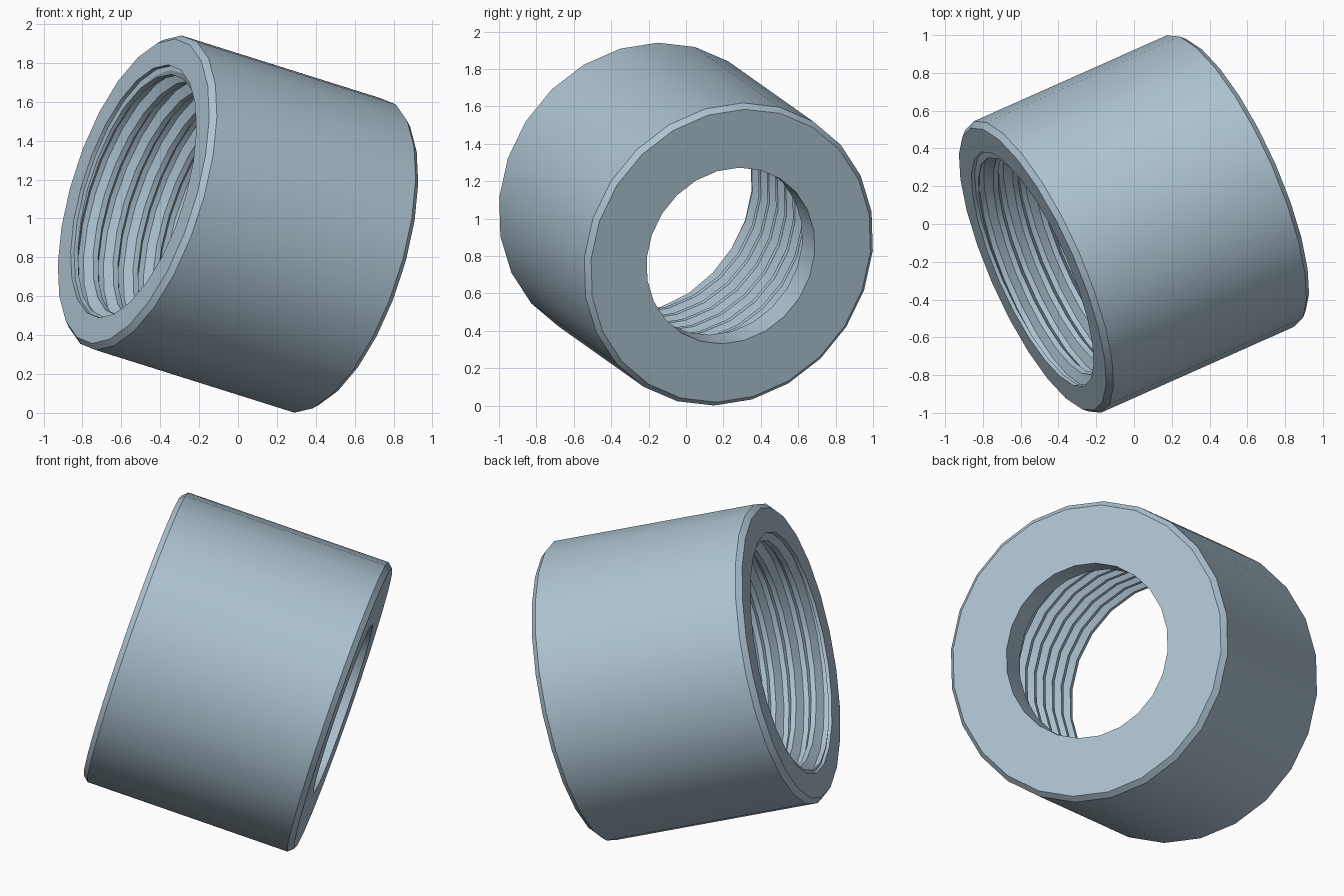
import bpy, bmesh, math
from mathutils import Matrix, Vector

if "Cube" in bpy.data.objects:
    bpy.data.objects.remove(bpy.data.objects["Cube"])

SIDES = 24
PHASE = math.radians(3.2)
HALF = 0.612                      # half of the length along the axis
OUTER, RIM, CHAMFER = 0.842, 0.815, 0.03
LIP_R, LIP_Z = 0.49, 0.44         # small hole and the floor behind it
MOUTH, CREST, ROOT, PITCH = 0.677, 0.635, 0.685, 0.117
FLAT = 0.125                      # half width of the crest, in pitches
THREAD_END = -HALF + 0.02
SHIFT = -0.02


def thread_radius(u):
    """Trapezoid thread: flat crest at whole pitches, flat root halfway."""
    d = 0.5 - abs((u / PITCH) % 1.0 - 0.5)
    t = min(max((d - FLAT) / (0.5 - 2 * FLAT), 0), 1)
    return CREST + (ROOT - CREST) * t


def column(turn):
    """Closed section of the ring at a given fraction of a turn."""
    # mouth, chamfered outer wall, flat end, small hole
    pts = [(MOUTH, THREAD_END), (MOUTH, -HALF), (RIM, -HALF),
           (OUTER, -HALF + CHAMFER), (OUTER, HALF - CHAMFER),
           (RIM, HALF), (LIP_R, HALF), (LIP_R, LIP_Z)]
    # helical thread, clamped to its two ends
    start = SHIFT + PITCH * turn
    for k in range(6, -9, -1):
        for f in (1 - FLAT, 0.5 + FLAT, 0.5 - FLAT, FLAT):
            z = min(max((k + f) * PITCH + start, THREAD_END), LIP_Z)
            pts.append((thread_radius(z - start), z))
    return pts


# Threaded ring, built column by column around its axis
bm = bmesh.new()
columns = []
for j in range(SIDES + 1):
    a = PHASE + 2 * math.pi * j / SIDES
    columns.append([bm.verts.new((r * math.cos(a), r * math.sin(a), z))
                    for r, z in column(j / SIDES)])
n = len(columns[0])
for left, right in zip(columns, columns[1:]):
    for i in range(n):
        k = (i + 1) % n
        bm.faces.new((left[i], right[i], right[k], left[k]))
bmesh.ops.remove_doubles(bm, verts=bm.verts, dist=0.0005)
bmesh.ops.recalc_face_normals(bm, faces=bm.faces)

# Tilt the axis and raise the ring onto the ground
axis = Vector((1, 0.445, -0.315)).normalized()
e2 = Vector((0, 0.578, 0.816))
e2 = (e2 - axis * e2.dot(axis)).normalized()
e1 = e2.cross(axis)
tilt = Matrix((e1, e2, axis)).transposed().to_4x4()
bm.transform(Matrix.Translation((0, 0, 0.971)) @ tilt)

mesh = bpy.data.meshes.new("threaded_ring")
bm.to_mesh(mesh)
bm.free()
ring = bpy.data.objects.new("threaded_ring", mesh)
bpy.context.collection.objects.link(ring)

steel = bpy.data.materials.new("pale_steel_blue")
steel.diffuse_color = (0.42, 0.55, 0.64, 1)
steel.use_nodes = True
steel.node_tree.nodes["Principled BSDF"].inputs["Base Color"].default_value = steel.diffuse_color
mesh.materials.append(steel)

bpy.context.view_layer.objects.active = ring
ring.select_set(True)
bpy.ops.object.shade_smooth_by_angle(angle=math.radians(30))
